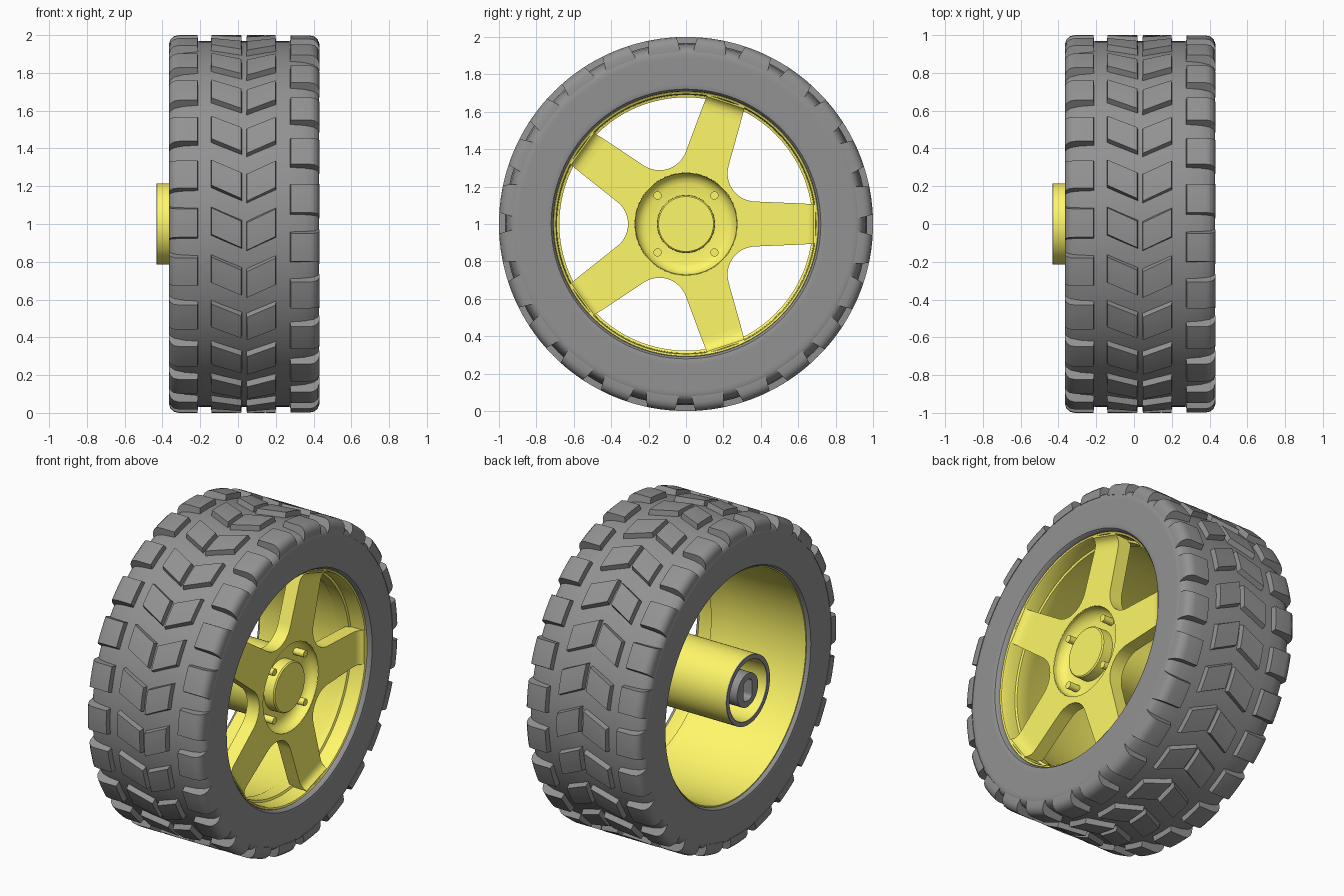
import bpy, bmesh
from math import sin, cos, pi, radians
from mathutils import Matrix, Vector

if "Cube" in bpy.data.objects:
    bpy.data.objects.remove(bpy.data.objects["Cube"])

AXLE = Vector((0, 0, 1))
MID = 0.0325                      # middle of the tyre width along x


def material(name, rgb):
    m = bpy.data.materials.new(name)
    m.diffuse_color = (*rgb, 1)
    m.use_nodes = True
    m.node_tree.nodes["Principled BSDF"].inputs["Base Color"].default_value = m.diffuse_color
    return m


yellow = material("yellow_plastic", (1.0, 0.93, 0.14))
rubber = material("dark_rubber", (0.29, 0.29, 0.29))


def finish(ob, mat, angle=35):
    ob.data.materials.clear()
    ob.data.materials.append(mat)
    bpy.ops.object.select_all(action='DESELECT')
    ob.select_set(True)
    bpy.context.view_layer.objects.active = ob
    bpy.ops.object.shade_smooth_by_angle(angle=radians(angle))
    return ob


def add_mesh(name, bm, mat):
    bmesh.ops.remove_doubles(bm, verts=bm.verts[:], dist=1e-5)
    bmesh.ops.recalc_face_normals(bm, faces=bm.faces[:])
    me = bpy.data.meshes.new(name)
    bm.to_mesh(me)
    bm.free()
    ob = bpy.data.objects.new(name, me)
    bpy.context.collection.objects.link(ob)
    return finish(ob, mat)


def polar(x, r, a):
    return AXLE + Vector((x, -r * cos(a), r * sin(a)))


def lathe(name, profile, mat, seg=96, closed=True):
    """Turn an (x, r) profile around the axle."""
    bm = bmesh.new()
    vs = [bm.verts.new((x, 0, 1 + r)) for x, r in profile]
    n = len(vs)
    es = [bm.edges.new((vs[i], vs[(i + 1) % n])) for i in range(n if closed else n - 1)]
    bmesh.ops.spin(bm, geom=vs + es, cent=AXLE, axis=(1, 0, 0), angle=2 * pi,
                   steps=seg, use_merge=False)
    return add_mesh(name, bm, mat)


def plate(name, loops, x0, x1, mat):
    """Flat (y, z) outline with holes, thick from x0 to x1."""
    cu = bpy.data.curves.new(name, 'CURVE')
    cu.dimensions = '2D'
    cu.fill_mode = 'BOTH'
    cu.extrude = (x1 - x0) / 2
    for pts in loops:
        sp = cu.splines.new('POLY')
        sp.points.add(len(pts) - 1)
        for p, (a, b) in zip(sp.points, pts):
            p.co = (a, b, 0, 1)
        sp.use_cyclic_u = True
    tmp = bpy.data.objects.new(name + "_outline", cu)
    bpy.context.collection.objects.link(tmp)
    bpy.context.view_layer.update()
    me = bpy.data.meshes.new_from_object(tmp.evaluated_get(bpy.context.evaluated_depsgraph_get()))
    bpy.data.objects.remove(tmp)
    me.transform(Matrix(((0, 0, 1, (x0 + x1) / 2), (1, 0, 0, 0), (0, 1, 0, 1), (0, 0, 0, 1))))
    bm = bmesh.new()
    bm.from_mesh(me)
    return add_mesh(name, bm, mat)


def circle(r, n=64):
    return [(r * cos(2 * pi * i / n), r * sin(2 * pi * i / n)) for i in range(n)]


def tread_row(name, profile, a0, slope, half, count=24, steps=4):
    """Ring of blocks; each is an (x, r) profile swept over a small angle."""
    bm = bmesh.new()
    xm = (min(p[0] for p in profile) + max(p[0] for p in profile)) / 2
    n = len(profile)
    for k in range(count):
        rings = []
        for s in range(steps + 1):
            t = 2 * s / steps - 1
            rings.append([bm.verts.new(polar(x, r, 2 * pi * k / count + a0 + slope * (x - xm)
                                             + t * (half + 0.25 * (1 - r)))) for x, r in profile])
        for p, q in zip(rings, rings[1:]):
            for i in range(n):
                j = (i + 1) % n
                bm.faces.new((p[i], p[j], q[j], q[i]))
        bm.faces.new(rings[0])
        bm.faces.new(rings[-1])
    return add_mesh(name, bm, rubber)


# tyre body, half profile mirrored about the middle
half = [(0.355, 0.706), (0.382, 0.711), (0.394, 0.721), (0.3975, 0.735), (0.3975, 0.75),
        (0.3975, 0.89), (0.3975, 0.912), (0.390, 0.932), (0.368, 0.948), (0.32, 0.960),
        (0.235, 0.968)]
lathe("tyre", [(MID + x, r) for x, r in half] + [(MID - x, r) for x, r in reversed(half)], rubber)

# tread blocks: rounded shoulder rows and two slanted centre rows
shoulder = [(0.24, 0.94), (0.247, 1.0), (0.345, 1.0), (0.372, 0.994), (0.390, 0.977),
            (0.398, 0.955), (0.398, 0.92)]
tread_row("tread_shoulder_left", [(MID - x, r) for x, r in shoulder], 0.005, 0, 0.075)
tread_row("tread_shoulder_right", [(MID + x, r) for x, r in shoulder], -0.126, 0, 0.075)
tread_row("tread_centre_left", [(-0.145, 0.95), (-0.14, 1), (0.017, 1), (0.022, 0.95)],
          -0.02, -0.45, 0.070)
tread_row("tread_centre_right", [(0.042, 0.95), (0.047, 1), (0.198, 1), (0.203, 0.95)],
          -0.03, 0.48, 0.073)

# rim barrel with stepped lip on the spoke side
lathe("rim", [(-0.34, 0.712), (-0.34, 0.702), (0.20, 0.688), (0.22, 0.677), (0.30, 0.677),
              (0.305, 0.690), (0.385, 0.692), (0.398, 0.697), (0.402, 0.706), (0.395, 0.712)],
      yellow)

# five-spoke web with rounded gaps and a round opening for the hub cup
outline = []
d, gap_r = 0.461, 0.151
for k in range(5):
    pts = [(0.61, -0.110), (0.61, 0.110)]
    for i in range(13):
        a = radians(270 - 9 * i)
        pts.append((d * cos(pi / 5) + gap_r * cos(a), d * sin(pi / 5) + gap_r * sin(a)))
    c, s = cos(2 * pi * k / 5), sin(2 * pi * k / 5)
    outline += [(c * y - s * z, s * y + c * z) for y, z in pts]
plate("spokes", [outline, circle(0.272)], 0.28, 0.365, yellow)

# spoke ends curving up to the front edge of the rim
end = [(0.61, 0.365), (0.635, 0.366), (0.655, 0.371), (0.672, 0.382), (0.683, 0.398),
       (0.692, 0.400), (0.692, 0.29), (0.65, 0.28), (0.61, 0.28)]
bm = bmesh.new()
for k in range(5):
    rot = Matrix.Rotation(2 * pi * k / 5, 3, 'X')
    sides = [[bm.verts.new(AXLE + rot @ Vector((x, r, sg * (0.110 - 0.06 * (r - 0.61)))))
              for r, x in end] for sg in (-1, 1)]
    for i in range(len(end)):
        j = (i + 1) % len(end)
        bm.faces.new((sides[0][i], sides[0][j], sides[1][j], sides[1][i]))
    for side in sides:
        bm.faces.new(side)
add_mesh("spoke_ends", bm, yellow)

# hub: centre cap, cup, and hollow axle tube
lathe("hub", [(0.36, 0), (0.36, 0.147), (0.353, 0.154), (0.29, 0.155), (0.292, 0.215),
              (0.30, 0.24), (0.317, 0.26), (0.34, 0.271), (0.366, 0.275), (0.364, 0.282),
              (0.27, 0.282), (0.25, 0.26), (0.24, 0.215), (-0.426, 0.215), (-0.426, 0.187),
              (0.10, 0.180), (0.10, 0)], yellow, 64, closed=False)
lathe("hub_end_ring", [(-0.4325, 0.187), (-0.4325, 0.215), (-0.426, 0.215), (-0.426, 0.187)],
      rubber, 64)

# shaft socket with double-flat hole
hole = [(max(-0.042, min(0.042, y)), z) for y, z in circle(0.066, 32)]
plate("shaft_socket", [circle(0.104, 48), hole], -0.428, 0.11, rubber)

# four small pegs in the cup
for i, (y, z) in enumerate([(-1, -1), (-1, 1), (1, -1), (1, 1)]):
    bpy.ops.mesh.primitive_cylinder_add(vertices=24, radius=0.022, depth=0.08,
                                        location=(0.322, y * 0.152, 1 + z * 0.152),
                                        rotation=(0, pi / 2, 0))
    peg = bpy.context.object
    peg.name = f"hub_peg_{i + 1}"
    finish(peg, yellow)
